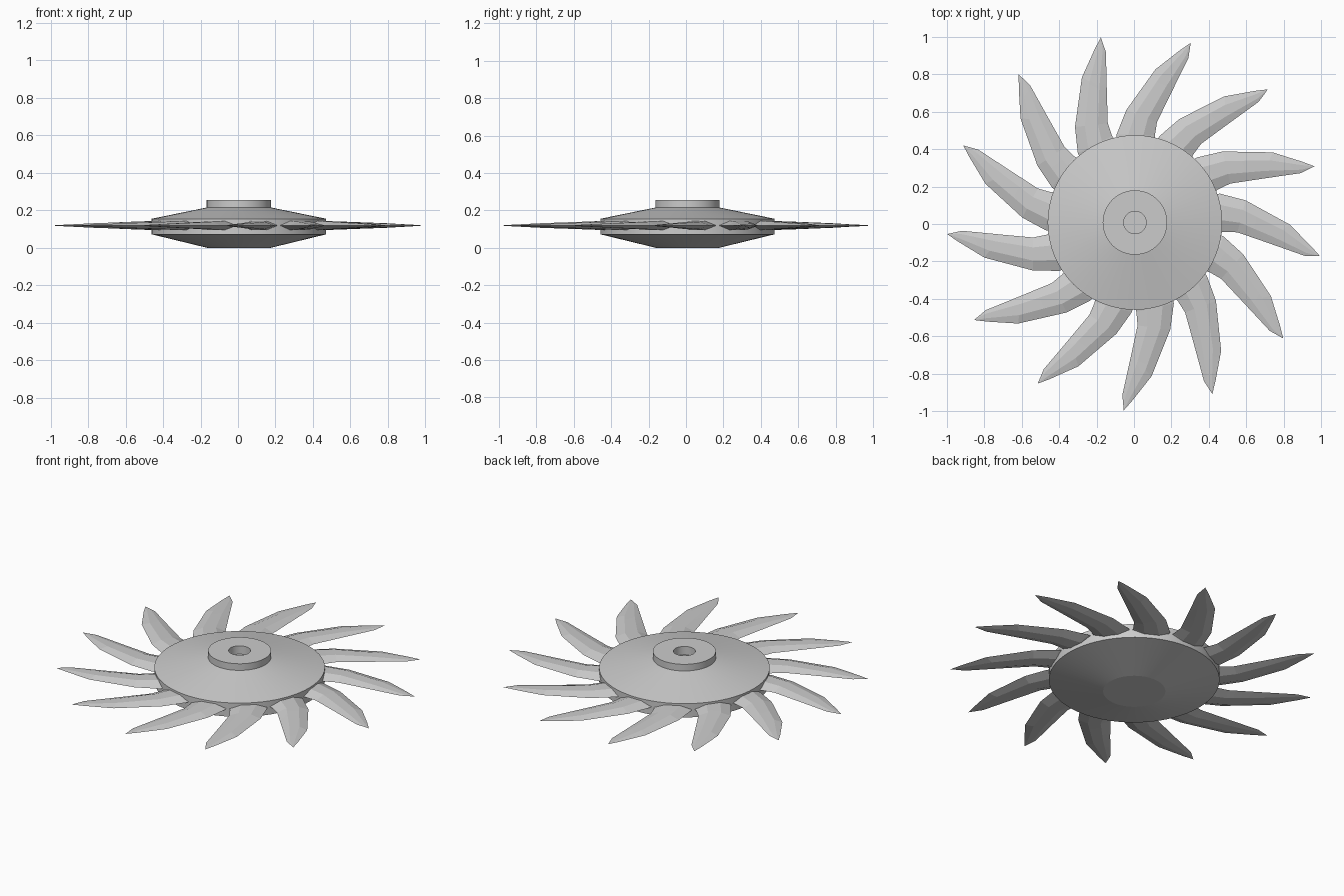
import bpy, bmesh, math
from mathutils import Matrix, Vector

if "Cube" in bpy.data.objects:
    bpy.data.objects.remove(bpy.data.objects["Cube"])

CENTRE = Vector((0.005, 0.008, 0))
BLADES = 13


def finish(bm, name, angle):
    bmesh.ops.remove_doubles(bm, verts=bm.verts, dist=1e-5)
    bmesh.ops.recalc_face_normals(bm, faces=bm.faces)
    me = bpy.data.meshes.new(name)
    bm.to_mesh(me)
    bm.free()
    ob = bpy.data.objects.new(name, me)
    ob.location = CENTRE
    bpy.context.collection.objects.link(ob)
    bpy.ops.object.select_all(action='DESELECT')
    ob.select_set(True)
    bpy.context.view_layer.objects.active = ob
    bpy.ops.object.shade_smooth_by_angle(angle=math.radians(angle))
    return ob


# hub: double cone with a straight rim, raised boss and blind bore
profile = [(0, 0), (0.17, 0.003), (0.466, 0.072), (0.466, 0.155), (0.172, 0.215),
           (0.172, 0.255), (0.06, 0.255), (0.06, 0.205), (0, 0.205)]
profile[1] = (0.17, 0)
bm = bmesh.new()
vs = [bm.verts.new((r, 0, z)) for r, z in profile]
es = [bm.edges.new(p) for p in zip(vs, vs[1:])]
bmesh.ops.spin(bm, geom=vs + es, cent=(0, 0, 0), axis=(0, 0, 1),
               angle=2 * math.tau / 2, steps=64, use_merge=True)
finish(bm, "hub", 10)

# blade stations: leading edge, trailing edge, half thickness
stations = [((-0.27, 0.30), (-0.08, 0.40), 0.026),
            ((-0.305, 0.37), (-0.122, 0.462), 0.024),
            ((-0.32, 0.51), (-0.145, 0.53), 0.020),
            ((-0.283, 0.775), (-0.15, 0.70), 0.012),
            ((-0.215, 0.925), (-0.155, 0.91), 0.004)]
TIP = (-0.182, 0.988)
MID_Z = 0.119

# blades: six-sided flat sections swept to a point, repeated around the hub
bm = bmesh.new()
for i in range(BLADES):
    rot = Matrix.Rotation(math.tau * i / BLADES, 4, 'Z')
    rings = []
    for lead, trail, h in stations:
        a, b = Vector((*lead, MID_Z)), Vector((*trail, MID_Z))
        ring = []
        for t, s in [(0, 0), (0.3, 1), (0.7, 1), (1, 0), (0.7, -1), (0.3, -1)]:
            p = a.lerp(b, t) + Vector((0, 0, s * h))
            ring.append(bm.verts.new(rot @ p))
        rings.append(ring)
    for r0, r1 in zip(rings, rings[1:]):
        for k in range(6):
            n = (k + 1) % 6
            bm.faces.new((r0[k], r0[n], r1[n], r1[k]))
    tip = bm.verts.new(rot @ Vector((*TIP, MID_Z)))
    for k in range(6):
        bm.faces.new((rings[-1][k], rings[-1][(k + 1) % 6], tip))
    bm.faces.new(rings[0])
finish(bm, "blades", 5)
